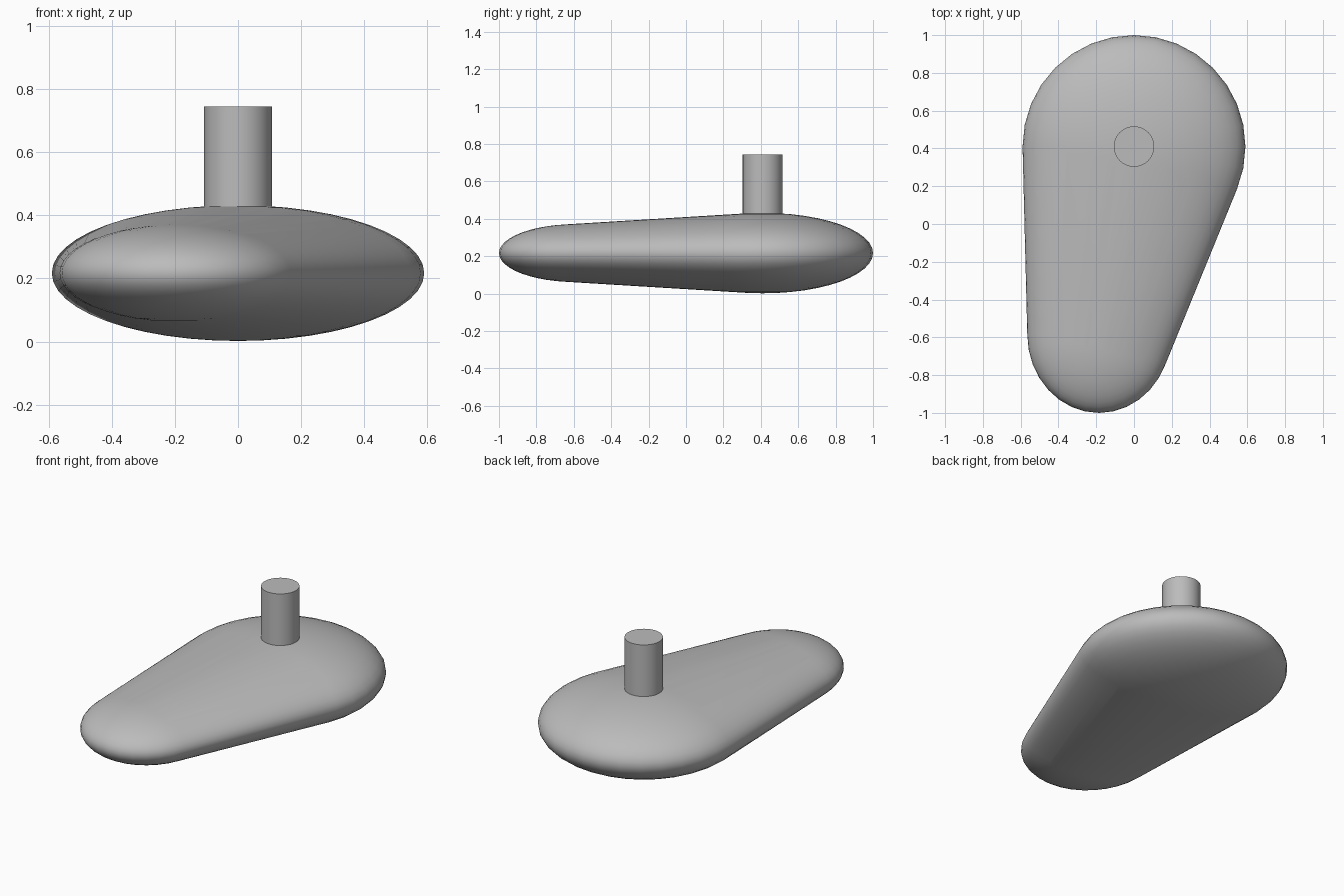
import bpy
import bmesh
from math import radians
from mathutils import Matrix

cube = bpy.data.objects.get("Cube")
if cube:
    bpy.data.objects.remove(cube, do_unlink=True)

grey = bpy.data.materials.new("plain grey")
grey.use_nodes = True
grey.diffuse_color = (0.5, 0.5, 0.5, 1)
grey.node_tree.nodes["Principled BSDF"].inputs["Base Color"].default_value = (0.5, 0.5, 0.5, 1)


def add_object(name, bm, angle):
    """Turn a bmesh into a smooth-shaded object with the grey material."""
    bmesh.ops.recalc_face_normals(bm, faces=bm.faces)
    mesh = bpy.data.meshes.new(name)
    bm.to_mesh(mesh)
    bm.free()
    mesh.materials.append(grey)
    obj = bpy.data.objects.new(name, mesh)
    bpy.context.collection.objects.link(obj)
    bpy.ops.object.select_all(action="DESELECT")
    obj.select_set(True)
    bpy.context.view_layer.objects.active = obj
    bpy.ops.object.shade_smooth_by_angle(angle=radians(angle))
    return obj


# Tapered body: a taut skin around a large rear and a small front ellipsoid
MID = 0.217
lobes = [((0, 0.41, MID), (0.59, 0.59, 0.215)),
         ((-0.185, -0.585, MID), (0.38, 0.415, 0.155))]
bm = bmesh.new()
for centre, radii in lobes:
    place = Matrix.Translation(centre) @ Matrix.Diagonal((*radii, 1))
    bmesh.ops.create_uvsphere(bm, u_segments=32, v_segments=24, radius=1, matrix=place)
bmesh.ops.delete(bm, geom=bm.faces[:], context="FACES_ONLY")
bmesh.ops.delete(bm, geom=bm.edges[:], context="EDGES_FACES")
if not bm.verts:
    for centre, radii in lobes:
        place = Matrix.Translation(centre) @ Matrix.Diagonal((*radii, 1))
        bmesh.ops.create_uvsphere(bm, u_segments=32, v_segments=24, radius=1, matrix=place)
hull = bmesh.ops.convex_hull(bm, input=bm.verts[:], use_existing_faces=False)
skin = {f for f in hull["geom"] if isinstance(f, bmesh.types.BMFace)}
bmesh.ops.delete(bm, geom=[f for f in bm.faces if f not in skin], context="FACES")
bmesh.ops.delete(bm, geom=[v for v in bm.verts if not v.link_faces], context="VERTS")
add_object("body", bm, 40)

# Upright post set into the thick end of the body
BOTTOM, TOP = 0.3, 0.745
bm = bmesh.new()
bmesh.ops.create_cone(bm, cap_ends=True, segments=32, radius1=0.107, radius2=0.107,
                      depth=TOP - BOTTOM,
                      matrix=Matrix.Translation((0, 0.41, (TOP + BOTTOM) / 2)))
add_object("post", bm, 40)
